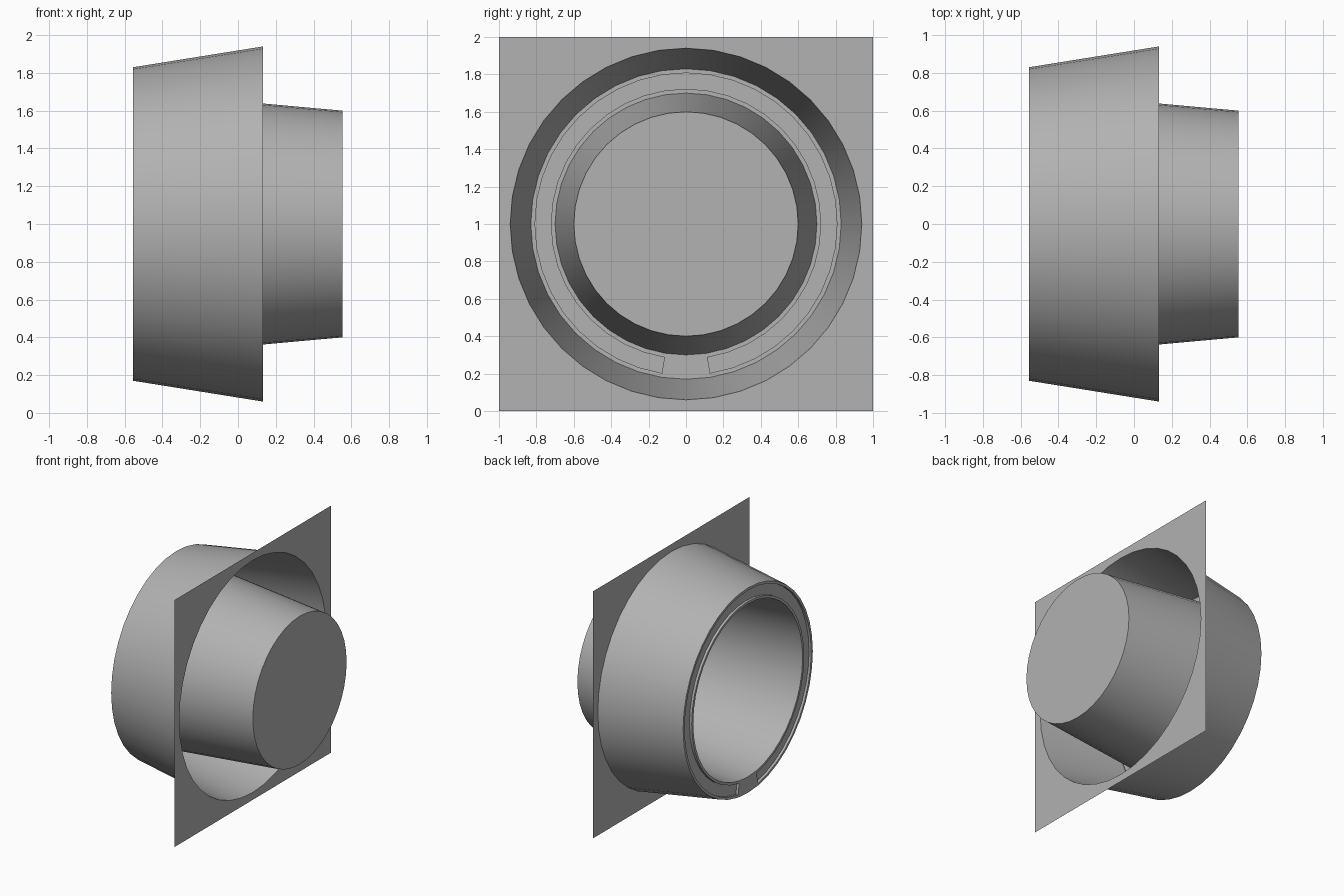
import bpy, bmesh, math

if "Cube" in bpy.data.objects:
    bpy.data.objects.remove(bpy.data.objects["Cube"])

N = 40           # sides of every round part
CZ = 1.0         # axis height
BACK, PLATE, TIP = -0.555, 0.132, 0.553

grey = bpy.data.materials.new("mid_grey")
grey.diffuse_color = (0.445, 0.445, 0.445, 1)
grey.use_nodes = True
grey.node_tree.nodes["Principled BSDF"].inputs["Base Color"].default_value = grey.diffuse_color


def ring(bm, x, r):
    """Circle of vertices around the X axis, starting at the bottom."""
    angles = [2 * math.pi * i / N for i in range(N)]
    return [bm.verts.new((x, r * math.sin(a), CZ - r * math.cos(a))) for a in angles]


def bridge(bm, a, b):
    return [bm.faces.new((a[i], a[(i + 1) % N], b[(i + 1) % N], b[i])) for i in range(N)]


def finish(bm, name, smooth=False):
    bmesh.ops.recalc_face_normals(bm, faces=bm.faces[:])
    mesh = bpy.data.meshes.new(name)
    bm.to_mesh(mesh)
    bm.free()
    mesh.materials.append(grey)
    ob = bpy.data.objects.new(name, mesh)
    bpy.context.collection.objects.link(ob)
    if smooth:
        bpy.ops.object.select_all(action='DESELECT')
        bpy.context.view_layer.objects.active = ob
        ob.select_set(True)
        bpy.ops.object.shade_smooth_by_angle(angle=math.radians(30))
    return ob


# Nested cones joined by the back rim, with a closed inner tip
bm = bmesh.new()
flare = ring(bm, PLATE, 0.94)
rim = [ring(bm, BACK, r) for r in (0.83, 0.81, 0.72, 0.70)]
tip = ring(bm, TIP, 0.60)
bridge(bm, flare, rim[0])
bridge(bm, rim[0], rim[1])
track = bridge(bm, rim[1], rim[2])
bridge(bm, rim[2], rim[3])
bridge(bm, rim[3], tip)
bm.faces.new(tip)
bmesh.ops.recalc_face_normals(bm, faces=bm.faces[:])

# C-shaped groove pressed into the rim, open at the bottom
groove = track[1:N - 1]
ext = bmesh.ops.extrude_face_region(bm, geom=groove)
moved = [g for g in ext["geom"] if isinstance(g, bmesh.types.BMVert)]
bmesh.ops.translate(bm, verts=moved, vec=(0.02, 0, 0))
old = [f for f in groove if f.is_valid]
if old:
    bmesh.ops.delete(bm, geom=old, context='FACES')
finish(bm, "double_cone", smooth=True)

# Square mounting plate with a round opening
bm = bmesh.new()
hole = ring(bm, PLATE, 0.94)
edge = []
for i in range(N):
    s, c = math.sin(2 * math.pi * i / N), math.cos(2 * math.pi * i / N)
    m = max(abs(s), abs(c))
    edge.append(bm.verts.new((PLATE, s / m, CZ - c / m)))
bridge(bm, hole, edge)
finish(bm, "mounting_plate")
